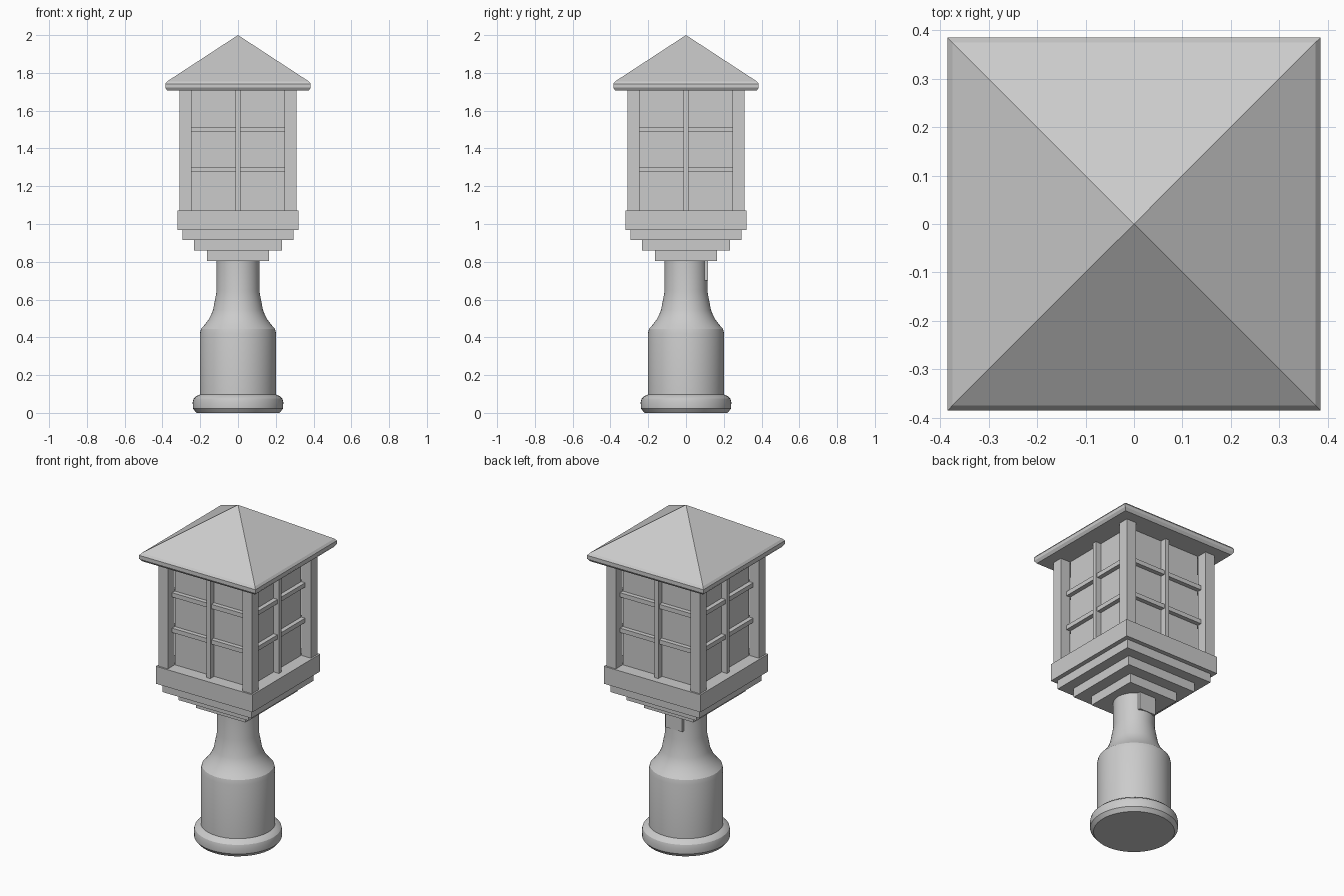
import bpy, bmesh, math
from mathutils import Matrix, Vector

if "Cube" in bpy.data.objects:
    bpy.data.objects.remove(bpy.data.objects["Cube"])

grey = bpy.data.materials.new("plain_grey")
grey.diffuse_color = (0.6, 0.6, 0.6, 1)
grey.use_nodes = True
grey.node_tree.nodes["Principled BSDF"].inputs["Base Color"].default_value = grey.diffuse_color


def finish(name, bm):
    bmesh.ops.recalc_face_normals(bm, faces=bm.faces)
    mesh = bpy.data.meshes.new(name)
    bm.to_mesh(mesh)
    bm.free()
    mesh.materials.append(grey)
    ob = bpy.data.objects.new(name, mesh)
    bpy.context.collection.objects.link(ob)
    return ob


def add_box(bm, lo, hi, turn=0):
    """Box between two corners, turned about z by quarter turns."""
    lo, hi = Vector(lo), Vector(hi)
    mat = (Matrix.Rotation(turn * math.pi / 2, 4, 'Z')
           @ Matrix.Translation((lo + hi) / 2)
           @ Matrix.Diagonal((*(hi - lo), 1)))
    bmesh.ops.create_cube(bm, size=1, matrix=mat)


def box(name, lo, hi):
    bm = bmesh.new()
    add_box(bm, lo, hi)
    return finish(name, bm)


def loft(name, profile, sides):
    """Stack rings from (half width, z) pairs; four sides give squares."""
    bm = bmesh.new()
    k, a0 = (math.sqrt(2), math.pi / 4) if sides == 4 else (1, 0)
    rings = []
    for r, z in profile:
        if r == 0:
            rings.append([bm.verts.new((0, 0, z))] * sides)
        else:
            rings.append([bm.verts.new((r * k * math.cos(a0 + math.tau * i / sides),
                                        r * k * math.sin(a0 + math.tau * i / sides), z))
                          for i in range(sides)])
    for a, b in zip(rings, rings[1:]):
        for i in range(sides):
            j = (i + 1) % sides
            quad = [a[i], a[j], b[j], b[i]]
            bm.faces.new(list(dict.fromkeys(quad)))
    for ring in (rings[0], rings[-1]):
        if ring[0] is not ring[1]:
            bm.faces.new(ring)
    return finish(name, bm)


# Round pedestal with rolled foot and flared neck
pedestal = loft("pedestal", [
    (0.22, 0), (0.238, 0.022), (0.24, 0.055), (0.235, 0.075), (0.222, 0.088),
    (0.202, 0.097), (0.202, 0.418), (0.196, 0.445), (0.178, 0.465), (0.155, 0.495),
    (0.142, 0.52), (0.132, 0.545), (0.113, 0.645), (0.113, 0.81)], 48)
bpy.context.view_layer.objects.active = pedestal
pedestal.select_set(True)
bpy.ops.object.shade_smooth_by_angle(angle=math.radians(25))

# Small box on the back of the neck
box("neck_box", (-0.055, 0.05, 0.70), (0.055, 0.116, 0.81))

# Stepped square base, widening upward
for i, (w, z0, z1) in enumerate([(0.163, 0.804, 0.859), (0.232, 0.859, 0.914),
                                 (0.294, 0.914, 0.967), (0.32, 0.967, 1.071)]):
    box(f"base_step_{i + 1}", (-w, -w, z0), (w, w, z1))

# Lantern body: panes, corner posts and glazing bars
Z0, Z1, IN, OUT = 1.071, 1.708, 0.247, 0.31
box("panes", (-0.245, -0.245, Z0), (0.245, 0.245, Z1))
posts, uprights, crossbars = bmesh.new(), bmesh.new(), bmesh.new()
for t in range(4):
    add_box(posts, (IN, -OUT, Z0), (OUT, -IN, Z1), t)
    add_box(uprights, (-0.013, -0.28, Z0), (0.013, -0.24, Z1), t)
    for z in (1.287, 1.499):
        add_box(crossbars, (-IN, -0.271, z - 0.013), (IN, -0.24, z + 0.013), t)
finish("corner_posts", posts)
finish("upright_bars", uprights)
finish("cross_bars", crossbars)

# Pyramid roof with a softened rim
loft("roof", [(0.374, 1.706), (0.385, 1.722), (0.385, 1.742),
              (0.375, 1.755), (0, 2.0)], 4)
